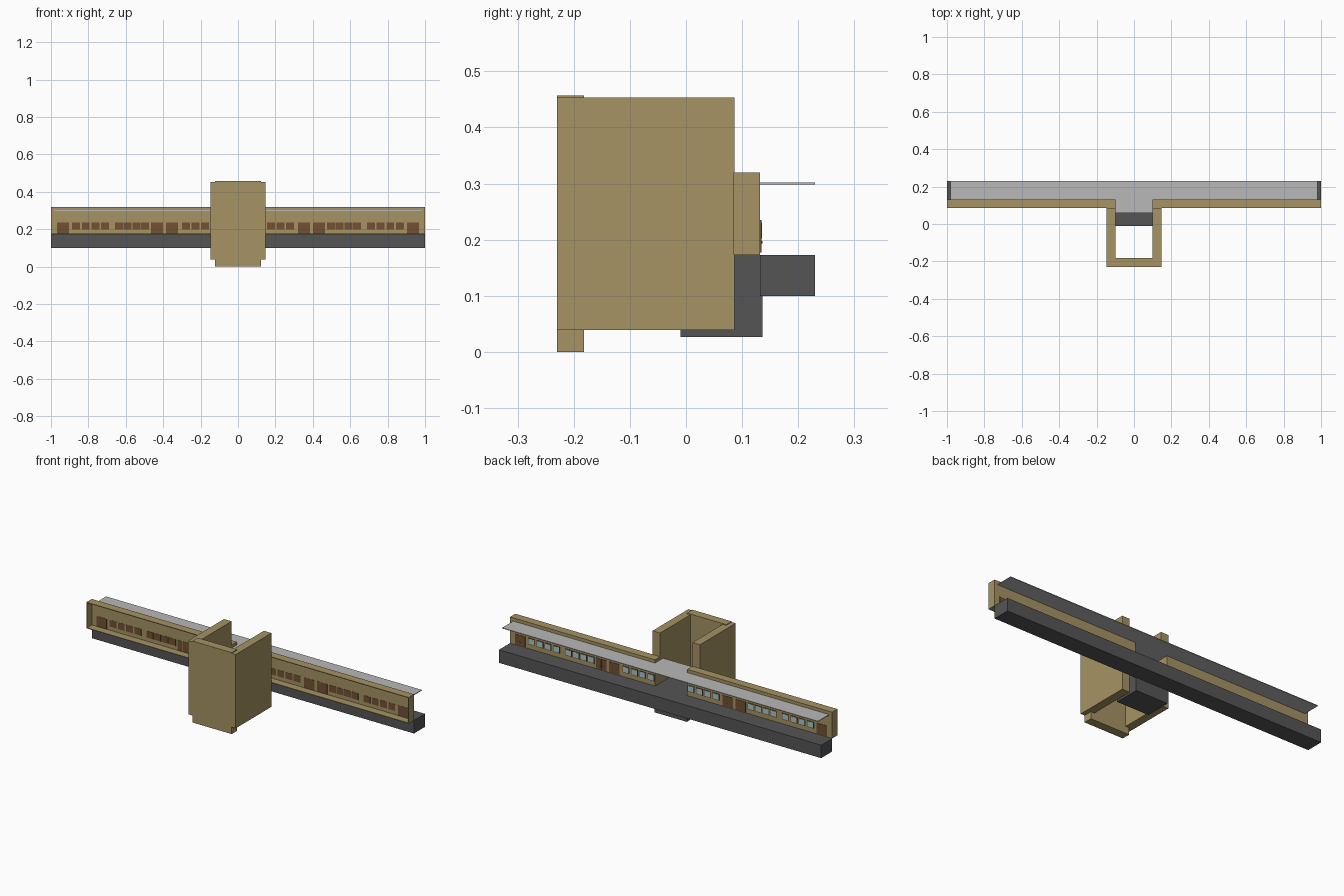
import bpy, bmesh

if "Cube" in bpy.data.objects:
    bpy.data.objects.remove(bpy.data.objects["Cube"])


def material(name, rgb):
    m = bpy.data.materials.new(name)
    m.diffuse_color = (*rgb, 1)
    m.use_nodes = True
    m.node_tree.nodes["Principled BSDF"].inputs["Base Color"].default_value = m.diffuse_color
    return m


TAN = material("tan stone", (0.381, 0.292, 0.127))
DARK = material("dark grey platform", (0.091, 0.091, 0.091))
GREY = material("light grey canopy", (0.479, 0.479, 0.479))
BROWN = material("brown wood", (0.165, 0.082, 0.034))
BLUE = material("pale blue glass", (0.36, 0.57, 0.61))


def boxes(name, mat, spans):
    """One object made of boxes, each (x0, x1, y0, y1, z0, z1)."""
    bm = bmesh.new()
    for x0, x1, y0, y1, z0, z1 in spans:
        vs = bmesh.ops.create_cube(bm, size=1)["verts"]
        for v in vs:
            v.co = ((x0 + x1) / 2 + v.co.x * (x1 - x0),
                    (y0 + y1) / 2 + v.co.y * (y1 - y0),
                    (z0 + z1) / 2 + v.co.z * (z1 - z0))
    mesh = bpy.data.meshes.new(name)
    bm.to_mesh(mesh)
    bm.free()
    mesh.materials.append(mat)
    ob = bpy.data.objects.new(name, mesh)
    bpy.context.collection.objects.link(ob)
    return ob


def both(spans):
    """Repeat boxes mirrored across x = 0."""
    return spans + [(-b, -a, *rest) for a, b, *rest in spans]


# Tower: two side walls and a slightly taller front wall
boxes("tower_side_walls", TAN, both([(0.10, 0.147, -0.23, 0.086, 0.039, 0.453)]))
boxes("tower_front_wall", TAN, [(-0.122, 0.122, -0.23, -0.182, 0, 0.457)])

# Platform with a deeper block reaching into the tower
boxes("platform", DARK, [(-1, 1, 0.132, 0.23, 0.10, 0.173)])
boxes("platform_block", DARK, [(-0.10, 0.10, -0.01, 0.136, 0.027, 0.1725)])

# Wings: thin shells open towards the front
T = 0.004
Y0, Y1, Z0, Z1 = 0.085, 0.132, 0.173, 0.32
boxes("wing_walls", TAN, both([
    (0.10, 1, Y1 - T, Y1, Z0, Z1),               # back panel
    (0.10, 1, Y0, Y1 - T, Z1 - T, Z1),           # roof slab
    (0.10, 1, Y0, Y1 - T, Z0, Z0 + T),           # floor slab
    (1 - T, 1, Y0, Y1 - T, Z0 + T, Z1 - T),      # outer end
    (0.10, 0.10 + T, Y0, Y1 - T, Z0 + T, Z1 - T),  # inner end
]))

# Canopy over the platform, with a tongue between the wings
boxes("canopy", GREY, [(-0.98, 0.98, 0.125, 0.23, 0.298, 0.302),
                       (-0.10, 0.10, 0.06, 0.125, 0.298, 0.302)])

# Windows: brown frames with glass on the platform side
windows = [(s + i * step, s + i * step + 0.042)
           for s, step in ((0.104, 0.051), (0.476, 0.0465), (0.69, 0.0515))
           for i in range(4)]
boxes("window_frames", BROWN,
      both([(a, b, 0.127, 0.134, 0.198, 0.235) for a, b in windows]))
boxes("window_panes", BLUE,
      both([(a + 0.004, b - 0.004, 0.1335, 0.135, 0.202, 0.231) for a, b in windows]))

# Double doors with small handles
doors, handles = [], []
for a, b in ((0.32, 0.385), (0.40, 0.465), (0.904, 0.968)):
    m = (a + b) / 2
    doors += [(a, m - 0.0007, 0.127, 0.1345, Z0 + T, 0.235),
              (m + 0.0007, b, 0.127, 0.1345, Z0 + T, 0.235)]
    handles += [(m - 0.007, m - 0.003, 0.1345, 0.1365, 0.193, 0.198),
                (m + 0.003, m + 0.007, 0.1345, 0.1365, 0.193, 0.198)]
boxes("doors", BROWN, both(doors))
boxes("door_handles", BROWN, both(handles))
